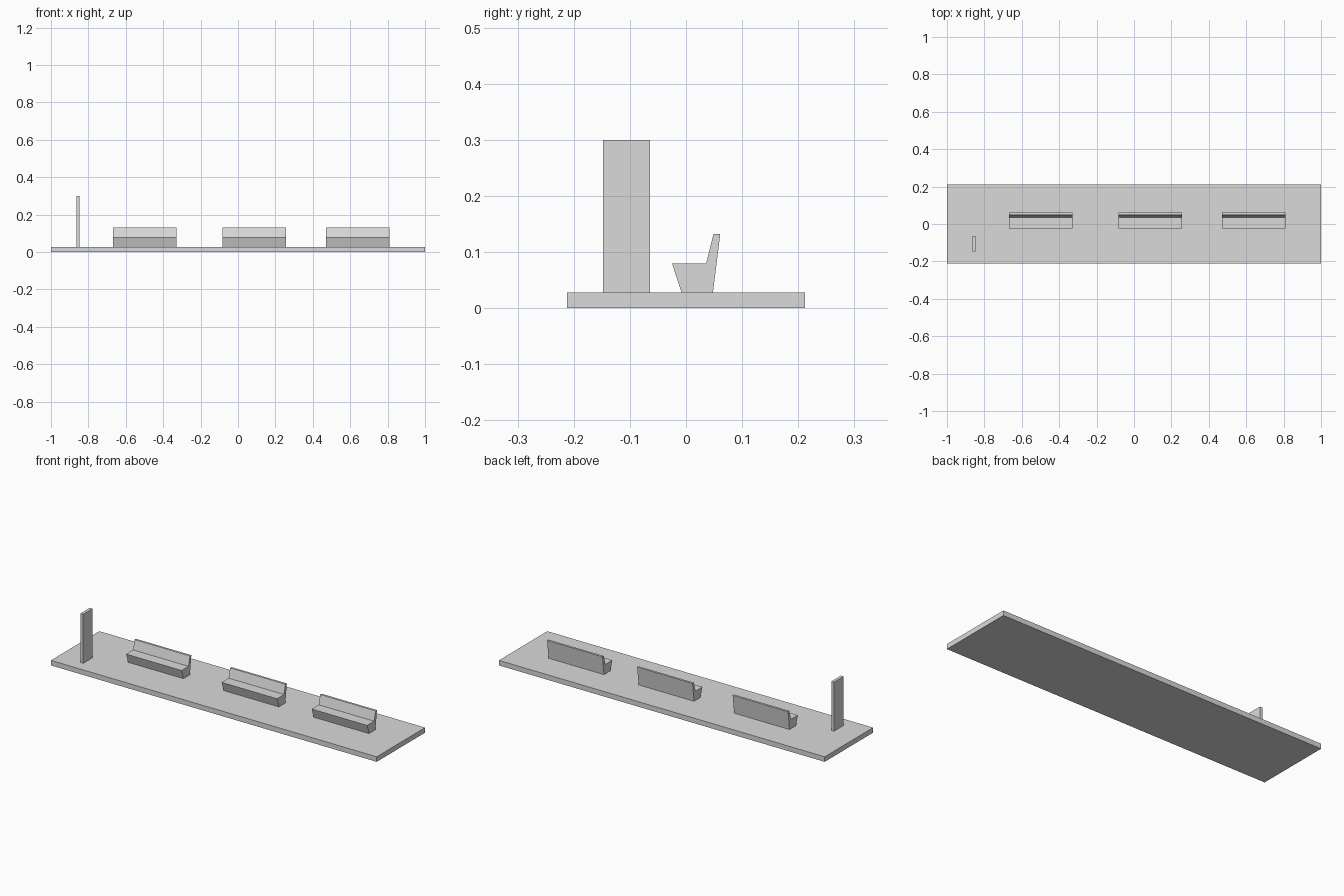
import bpy

cube = bpy.data.objects.get("Cube")
if cube:
    bpy.data.objects.remove(cube, do_unlink=True)

grey = bpy.data.materials.new("light_grey")
grey.use_nodes = True
colour = (0.7, 0.7, 0.7, 1)
grey.diffuse_color = colour
grey.node_tree.nodes["Principled BSDF"].inputs["Base Color"].default_value = colour


def extrude_x(name, profile, x0, x1):
    """Solid with a (y, z) profile, counter-clockwise seen from +x."""
    n = len(profile)
    verts = [(x, y, z) for x in (x0, x1) for y, z in profile]
    faces = [tuple(reversed(range(n))), tuple(range(n, 2 * n))]
    faces += [(i, (i + 1) % n, (i + 1) % n + n, i + n) for i in range(n)]
    mesh = bpy.data.meshes.new(name)
    mesh.from_pydata(verts, [], faces)
    mesh.materials.append(grey)
    obj = bpy.data.objects.new(name, mesh)
    bpy.context.collection.objects.link(obj)
    return obj


def box(name, x0, x1, y0, y1, z0, z1):
    return extrude_x(name, [(y0, z0), (y1, z0), (y1, z1), (y0, z1)], x0, x1)


# Platform slab and upright sign panel
TOP = 0.028
box("platform", -1, 1, -0.212, 0.212, 0, TOP)
box("sign_panel", -0.864, -0.847, -0.148, -0.064, TOP, 0.3)

# Three benches: tapered seat with a leaning backrest
bench = [(-0.008, TOP), (0.048, TOP), (0.061, 0.132),
         (0.049, 0.132), (0.036, 0.08), (-0.025, 0.08)]
for name, centre in (("right", -0.499), ("middle", 0.087), ("left", 0.64)):
    extrude_x("bench_" + name, bench, centre - 0.17, centre + 0.17)
